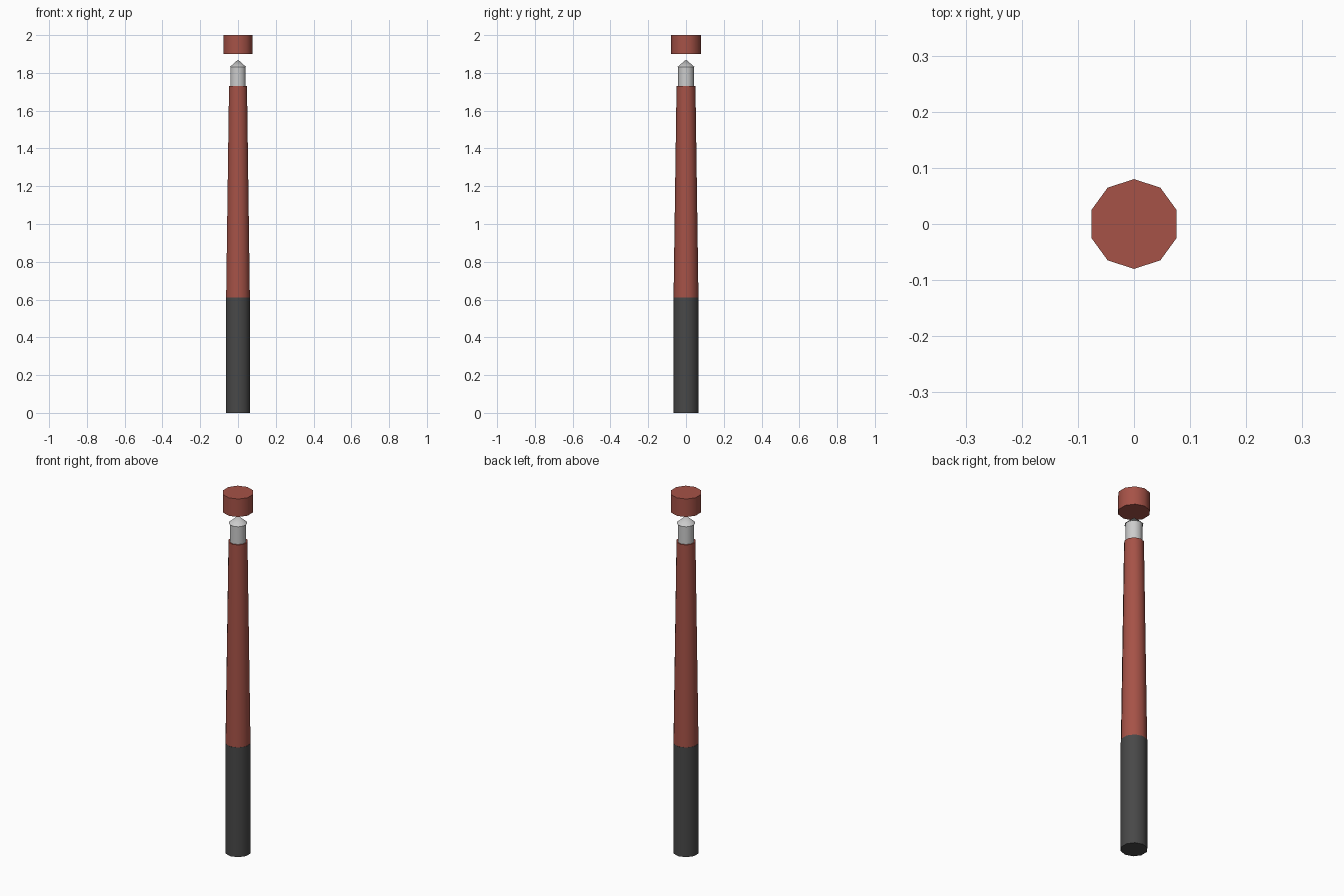
import bpy, bmesh, math

if "Cube" in bpy.data.objects:
    bpy.data.objects.remove(bpy.data.objects["Cube"])

SIDES = 10


def material(name, color):
    m = bpy.data.materials.new(name)
    m.diffuse_color = (*color, 1)
    m.use_nodes = True
    m.node_tree.nodes["Principled BSDF"].inputs["Base Color"].default_value = m.diffuse_color
    return m


def turned(name, profile, mat=None):
    """Ten-sided closed solid from (radius, z) points, bottom to top."""
    bm = bmesh.new()
    rings = []
    for r, z in profile:
        if r == 0:
            rings.append([bm.verts.new((0, 0, z))])
        else:
            rings.append([bm.verts.new((r * math.sin(2 * math.pi * i / SIDES),
                                        r * math.cos(2 * math.pi * i / SIDES), z))
                          for i in range(SIDES)])
    for a, b in zip(rings, rings[1:]):
        for i in range(SIDES):
            j = (i + 1) % SIDES
            if len(b) == 1:
                bm.faces.new((a[i], a[j], b[0]))
            else:
                bm.faces.new((a[i], a[j], b[j], b[i]))
    for ring in (rings[0], rings[-1]):
        if len(ring) > 1:
            bm.faces.new(ring)
    bmesh.ops.recalc_face_normals(bm, faces=bm.faces)
    mesh = bpy.data.meshes.new(name)
    bm.to_mesh(mesh)
    bm.free()
    ob = bpy.data.objects.new(name, mesh)
    bpy.context.collection.objects.link(ob)
    if mat:
        mesh.materials.append(mat)
    # Smooth round the sides, crisp at the rims
    bpy.ops.object.select_all(action='DESELECT')
    ob.select_set(True)
    bpy.context.view_layer.objects.active = ob
    bpy.ops.object.shade_smooth_by_angle(angle=math.radians(40))
    return ob


red = material("red", (0.38, 0.085, 0.063))
dark = material("dark_grey", (0.065, 0.065, 0.065))

# Dark grip at the bottom
turned("grip", [(0.067, 0), (0.067, 0.61)], dark)
# Tapering red shaft
turned("shaft", [(0.066, 0.61), (0.05, 1.73)], red)
# Grey neck and pointed tip with a small overhang
turned("neck", [(0.043, 1.73), (0.043, 1.83)])
turned("tip", [(0.047, 1.83), (0, 1.87)])
# Separate cap floating above the tip
turned("cap", [(0.08, 1.90), (0.08, 2.0)], red)
